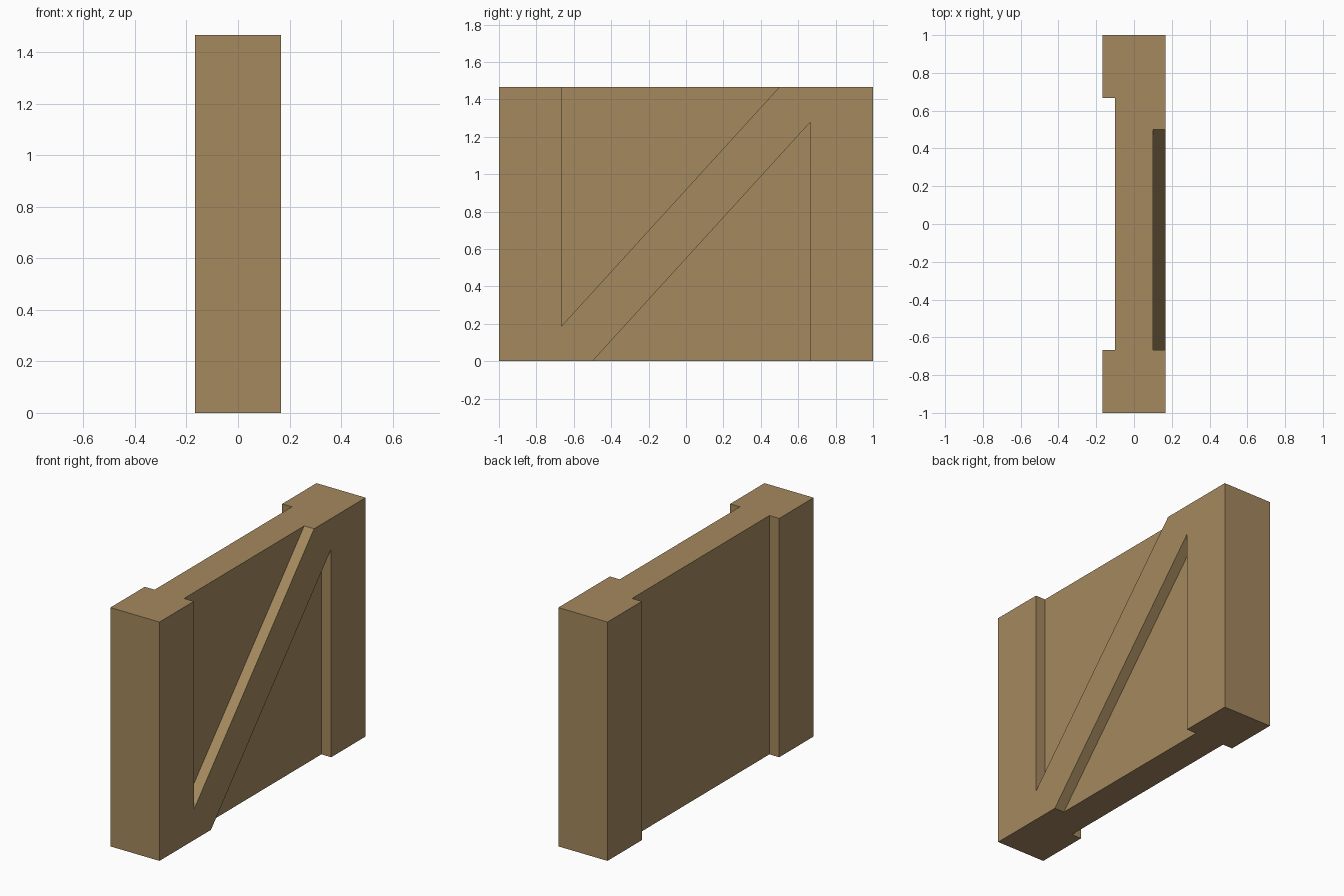
import bpy, bmesh

if "Cube" in bpy.data.objects:
    bpy.data.objects.remove(bpy.data.objects["Cube"])

HALF_T, HALF_W, H = 0.1667, 1.0, 1.4667   # half thickness, half width, height
POST = 0.6667                             # inner edge of the side posts
PANEL = 0.10                              # half thickness of the recessed panel
SLOPE = 1.28 / (0.5 + POST)               # slope of the diagonal brace
OVER = 0.1                                # cutter overshoot


def prism(name, profile, x0, x1):
    """Extrude a (y, z) profile from x0 to x1."""
    bm = bmesh.new()
    face = bm.faces.new([bm.verts.new((x0, y, z)) for y, z in profile])
    ext = bmesh.ops.extrude_face_region(bm, geom=[face])["geom"]
    verts = [g for g in ext if isinstance(g, bmesh.types.BMVert)]
    bmesh.ops.translate(bm, verts=verts, vec=(x1 - x0, 0, 0))
    bmesh.ops.recalc_face_normals(bm, faces=bm.faces)
    mesh = bpy.data.meshes.new(name)
    bm.to_mesh(mesh)
    bm.free()
    obj = bpy.data.objects.new(name, mesh)
    bpy.context.collection.objects.link(obj)
    return obj


def rect(w, z0, z1):
    return [(-w, z0), (w, z0), (w, z1), (-w, z1)]


# Solid wooden slab
slab = prism("braced_panel", rect(HALF_W, 0, H), -HALF_T, HALF_T)
wood = bpy.data.materials.new("wood")
wood.diffuse_color = (0.376, 0.25, 0.114, 1)
wood.use_nodes = True
wood.node_tree.nodes["Principled BSDF"].inputs["Base Color"].default_value = wood.diffuse_color
slab.data.materials.append(wood)

# Triangular recess above the brace, and its half-turn copy below
upper = [(-POST, H - 1.28), (0.5 + OVER / SLOPE, H + OVER), (-POST, H + OVER)]
lower = [(-y, H - z) for y, z in upper]

# Full-height recess between the posts on the other face
cutters = [
    prism("upper_recess_cutter", upper, PANEL, HALF_T + OVER),
    prism("lower_recess_cutter", lower, PANEL, HALF_T + OVER),
    prism("back_recess_cutter", rect(POST, -OVER, H + OVER), -HALF_T - OVER, -PANEL),
]

# Carve the recesses
for cutter in cutters:
    cutter.hide_render = True
    mod = slab.modifiers.new(cutter.name, "BOOLEAN")
    mod.operation = "DIFFERENCE"
    mod.solver = "EXACT"
    mod.object = cutter
bpy.context.view_layer.objects.active = slab
for mod in list(slab.modifiers):
    bpy.ops.object.modifier_apply(modifier=mod.name)
for cutter in cutters:
    bpy.data.objects.remove(cutter)
